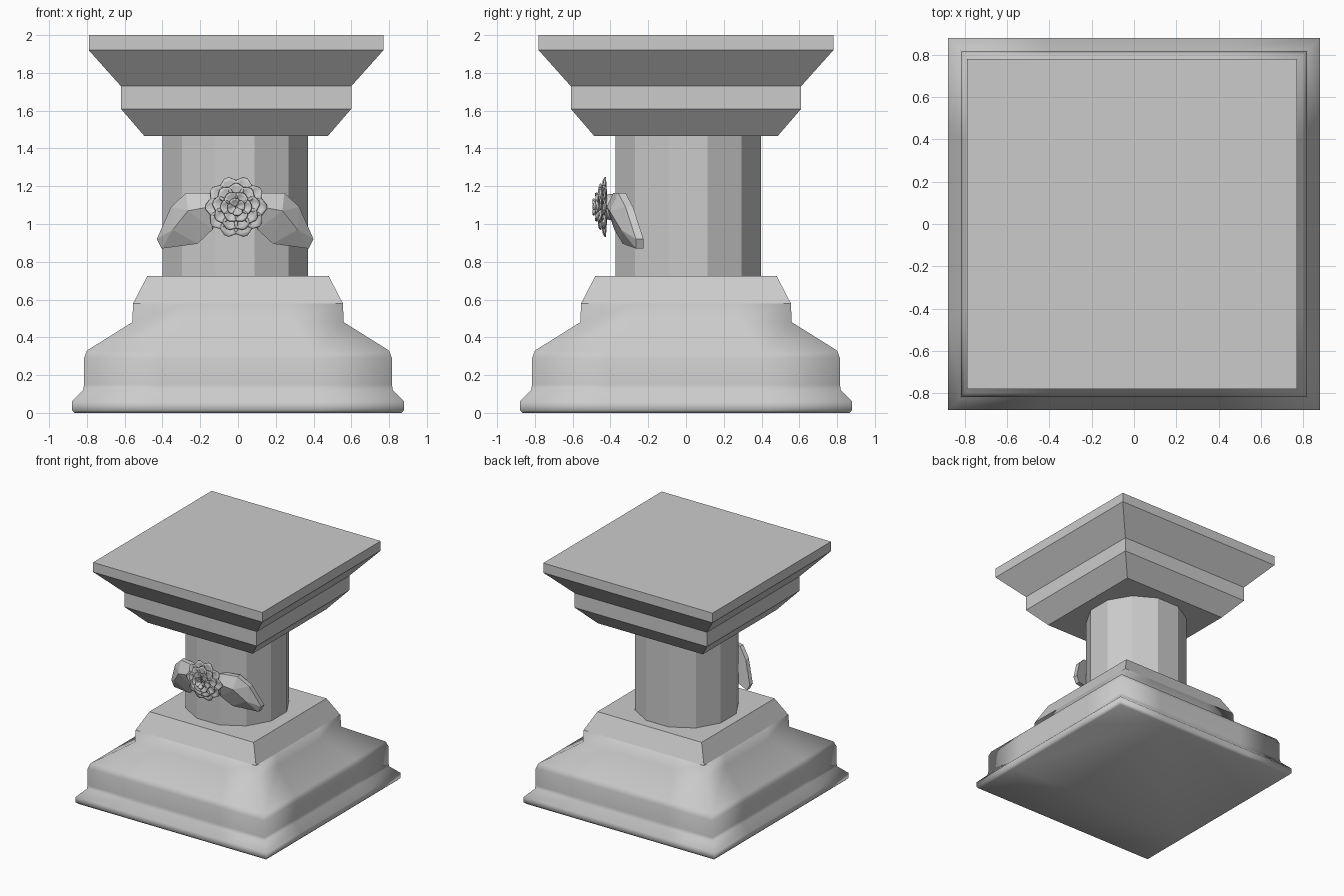
import bpy, bmesh, math
from mathutils import Vector

if "Cube" in bpy.data.objects:
    bpy.data.objects.remove(bpy.data.objects["Cube"])

stone = bpy.data.materials.new("grey stone")
stone.use_nodes = True
GREY = (0.6, 0.6, 0.6, 1)
stone.diffuse_color = GREY
stone.node_tree.nodes["Principled BSDF"].inputs["Base Color"].default_value = GREY


def finish(name, bm, smooth=False):
    bmesh.ops.recalc_face_normals(bm, faces=bm.faces)
    mesh = bpy.data.meshes.new(name)
    for f in bm.faces:
        f.smooth = smooth
    bm.to_mesh(mesh)
    bm.free()
    mesh.materials.append(stone)
    obj = bpy.data.objects.new(name, mesh)
    bpy.context.collection.objects.link(obj)
    return obj


def loft(bm, rings):
    """Skin a stack of equal rings and cap both ends."""
    loops = [[bm.verts.new(p) for p in ring] for ring in rings]
    n = len(loops[0])
    for a, b in zip(loops, loops[1:]):
        for i in range(n):
            j = (i + 1) % n
            bm.faces.new((a[i], a[j], b[j], b[i]))
    bm.faces.new(loops[0][::-1])
    bm.faces.new(loops[-1])


def square(h, z, cx=0, cy=0, split=False):
    pts = []
    steps = (-1, -0.5, 0.5) if split else (-1,)
    for k in range(4):
        c, s = round(math.cos(k * math.pi / 2)), round(math.sin(k * math.pi / 2))
        for t in steps:
            x, y = t * h, -h
            pts.append((cx + x * c - y * s, cy + x * s + y * c, z))
    return pts


# Moulded base, softly shaded
base = [(0.865, 0), (0.88, 0.015), (0.88, 0.06), (0.82, 0.12), (0.815, 0.15),
        (0.815, 0.29), (0.80, 0.33), (0.56, 0.48), (0.555, 0.58)]
bm = bmesh.new()
loft(bm, [square(h, z, split=True) for h, z in base])
finish("base_moulding", bm, True)

# Sloping step over the base
bm = bmesh.new()
loft(bm, [square(0.555, 0.58), square(0.48, 0.725)])
finish("base_step", bm)

# Twelve-sided shaft
bm = bmesh.new()
loft(bm, [[(-0.015 + 0.398 * math.cos(math.radians(15 + 30 * k)),
            0.012 + 0.398 * math.sin(math.radians(15 + 30 * k)), z)
           for k in range(12)] for z in (0.71, 1.48)])
finish("shaft", bm)

# Stepped capital
capital = [(0.485, 1.465), (0.61, 1.61), (0.61, 1.73), (0.78, 1.92), (0.78, 2)]
bm = bmesh.new()
loft(bm, [square(h, z, -0.01) for h, z in capital])
finish("capital", bm)

# Faceted leaves either side of the flower: outline is (sideways, depth, height)
outline = [(0.06, -0.38, 1.14), (0.15, -0.385, 1.165), (0.26, -0.36, 1.165),
           (0.34, -0.32, 1.09), (0.415, -0.265, 0.92), (0.39, -0.265, 0.87),
           (0.20, -0.335, 0.895), (0.12, -0.38, 0.97)]
ridge = [(0.14, -0.42, 1.09), (0.25, -0.405, 1.07), (0.33, -0.345, 0.97)]
for name, side in (("left_leaf", 1), ("right_leaf", -1)):
    bm = bmesh.new()
    place = lambda p, dy=0: bm.verts.new((-0.015 + side * p[0], p[1] + dy, p[2]))
    rim = [place(p) for p in outline]
    back = [place(p, 0.04) for p in outline]
    a, b, c = [place(p) for p in ridge]
    nearest = [a, a, b, c, c, c, b, a]
    for i in range(8):
        j = (i + 1) % 8
        bm.faces.new((rim[i], rim[j], nearest[i]))
        if nearest[i] is not nearest[j]:
            bm.faces.new((rim[j], nearest[j], nearest[i]))
        bm.faces.new((rim[i], rim[j], back[j], back[i]))
    bm.faces.new(back)
    finish(name, bm)

# Flower: rings of cupped petals around a bud
CENTRE = Vector((-0.01, -0.40, 1.09))


def petal(bm, angle, r0, r1, width, depth, rise):
    rows = []
    for i in range(6):
        t = i / 5
        half = width * (0.35 + 0.65 * math.sin(math.pi * min(1, t * 1.1) ** 1.2 * 0.72))
        if t > 0.7:
            half *= math.sqrt(max(0.08, 1 - ((t - 0.7) / 0.31) ** 2))
        row = []
        for j in range(5):
            s = j / 2 - 1
            r = r0 + (r1 - r0) * t
            out = depth + rise * t ** 2 + 0.018 * s * s * math.sin(math.pi * t)
            u, v = math.cos(angle), math.sin(angle)
            w = s * half
            row.append(bm.verts.new(CENTRE + Vector((r * u - w * v, -out, r * v + w * u))))
        rows.append(row)
    for p, q in zip(rows, rows[1:]):
        for j in range(4):
            bm.faces.new((p[j], p[j + 1], q[j + 1], q[j]))


bm = bmesh.new()
for count, r0, r1, width, depth, rise, turn in (
        (10, 0.04, 0.162, 0.046, 0.022, 0.006, 0.5),
        (9, 0.03, 0.125, 0.040, 0.042, 0.010, 0),
        (6, 0.015, 0.082, 0.036, 0.055, 0.018, 0.5),
        (4, 0.005, 0.045, 0.025, 0.068, 0.022, 0.2)):
    for k in range(count):
        petal(bm, math.pi / 2 + math.tau * (k + turn) / count, r0, r1, width, depth, rise)
petals = finish("flower_petals", bm, True)
thick = petals.modifiers.new("thickness", "SOLIDIFY")
thick.thickness = 0.008
thick.offset = 0

bm = bmesh.new()
bmesh.ops.create_uvsphere(bm, u_segments=12, v_segments=8, radius=1)
for v in bm.verts:
    v.co = CENTRE + Vector((v.co.x * 0.07, v.co.y * 0.06, v.co.z * 0.07))
finish("flower_bud", bm, True)
